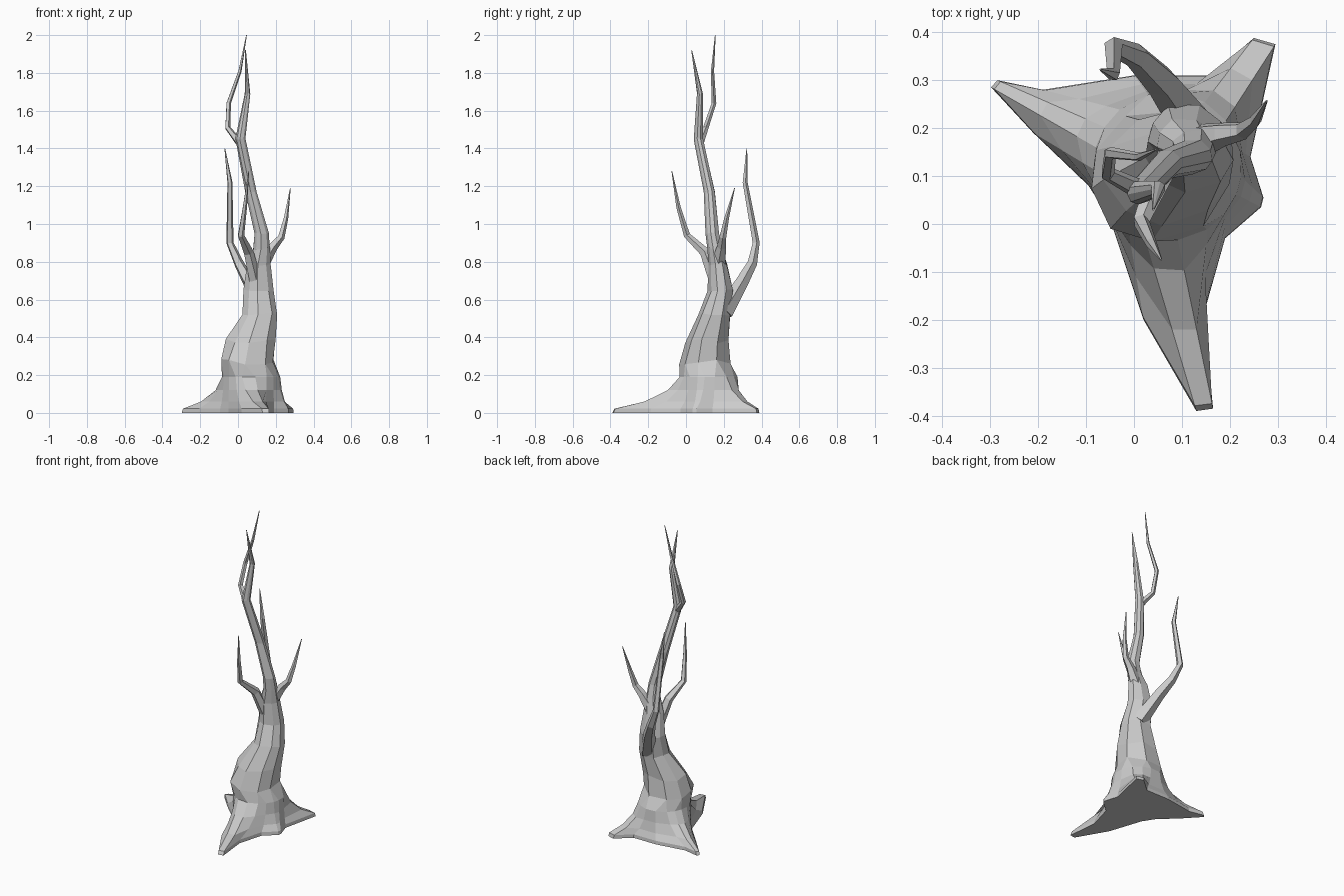
import bpy, random
from math import cos, sin, radians, tau
from mathutils import Vector

if "Cube" in bpy.data.objects:
    bpy.data.objects.remove(bpy.data.objects["Cube"])

random.seed(4)


def skin(name, rings):
    """Loft closed rings; a ring may have half as many points as the one below."""
    verts, faces, starts = [], [], []
    for ring in rings:
        starts.append(len(verts))
        verts += [tuple(p) for p in ring]
    for k in range(len(rings) - 1):
        n, m = len(rings[k]), len(rings[k + 1])
        step = n // m
        a, b = starts[k], starts[k + 1]
        for i in range(n):
            j = (i + 1) % n
            loop = [a + i, a + j, b + (j // step) % m, b + (i // step) % m]
            faces.append(list(dict.fromkeys(loop)))
    faces.append(list(reversed(range(len(rings[0])))))
    faces.append(list(range(starts[-1], len(verts))))
    mesh = bpy.data.meshes.new(name)
    mesh.from_pydata(verts, [], faces)
    mesh.update()
    obj = bpy.data.objects.new(name, mesh)
    bpy.context.collection.objects.link(obj)
    return obj


def branch(name, path, sides=5):
    """Tapered tube along (x, y, z, radius) points."""
    pts = [Vector(p[:3]) for p in path]
    rings, ref = [], Vector((1, 0, 0))
    for i, p in enumerate(pts):
        t = (pts[min(i + 1, len(pts) - 1)] - pts[max(i - 1, 0)]).normalized()
        u = (ref - t * ref.dot(t)).normalized()
        v = t.cross(u)
        ref = u
        rings.append([p + (u * cos(tau * k / sides) + v * sin(tau * k / sides)) * path[i][3]
                      for k in range(sides)])
    return skin(name, rings)


# Ground outline of the root flare: x, y, and matching angle on the trunk
outline = [
    (.13, -.39, -108), (.165, -.385, -82), (.145, -.19, -58), (.19, -.03, -40),
    (.265, .035, -22), (.27, .055, -8), (.243, .14, 12), (.295, .375, 38),
    (.25, .388, 60), (.16, .31, 80), (0, .31, 105), (-.19, .28, 130),
    (-.285, .30, 148), (-.298, .285, 165), (-.21, .19, 182), (-.095, .08, 200),
    (-.05, .01, 220), (.02, -.2, 238)]
rings = []
for t, z in [(0, 0), (.03, .022), (.47, .06), (.82, .12), (1, .19)]:
    ring = []
    for x, y, a in outline:
        tx, ty = .07 + .155 * cos(radians(a)), .12 + .155 * sin(radians(a))
        ring.append((x + (tx - x) * t, y + (ty - y) * t, z))
    rings.append(ring)

# Trunk and main limb: centre x, y, z, radii
stem = [
    (.05, .10, .27, .145, .14), (.07, .115, .38, .13, .115), (.115, .155, .52, .095, .085),
    (.11, .185, .65, .08, .068), (.11, .17, .78, .062, .052), (.125, .155, .87, .046, .042),
    (.125, .14, .95, .04, .036), (.07, .125, 1.17, .031, .03), (.012, .066, 1.45, .027, .025),
    (.05, .075, 1.69, .015, .016), (.04, .03, 1.92, .002, .002)]
angles = [radians((outline[i][2] + outline[i + 1][2]) / 2) for i in range(0, 18, 2)]
for x, y, z, rx, ry in stem:
    ring = []
    for a in angles:
        j = random.uniform(.95, 1.06)
        ring.append((x + rx * j * cos(a), y + ry * j * sin(a), z + rx * random.uniform(-.12, .12)))
    rings.append(ring)
skin("trunk_and_roots", rings)

# Side branches
branch("front_branch", [(.09, .155, .70, .035), (.055, .10, .85, .028), (.015, .005, .94, .018),
                        (.036, -.04, 1.09, .012), (.057, -.075, 1.28, .002)])
branch("back_branch", [(.13, .20, .53, .05), (.06, .295, .69, .036), (.005, .35, .79, .027),
                       (-.043, .37, .90, .02), (-.043, .312, 1.22, .014), (-.07, .322, 1.40, .002)])
branch("right_branch", [(.12, .17, .78, .042), (.185, .188, .88, .026), (.228, .195, .93, .019),
                        (.253, .215, 1.03, .013), (.277, .257, 1.19, .002)])
branch("top_branch", [(.015, .07, 1.42, .022), (-.055, .105, 1.51, .015), (-.05, .148, 1.64, .013),
                      (.01, .14, 1.81, .009), (.045, .155, 2.0, .002)])
